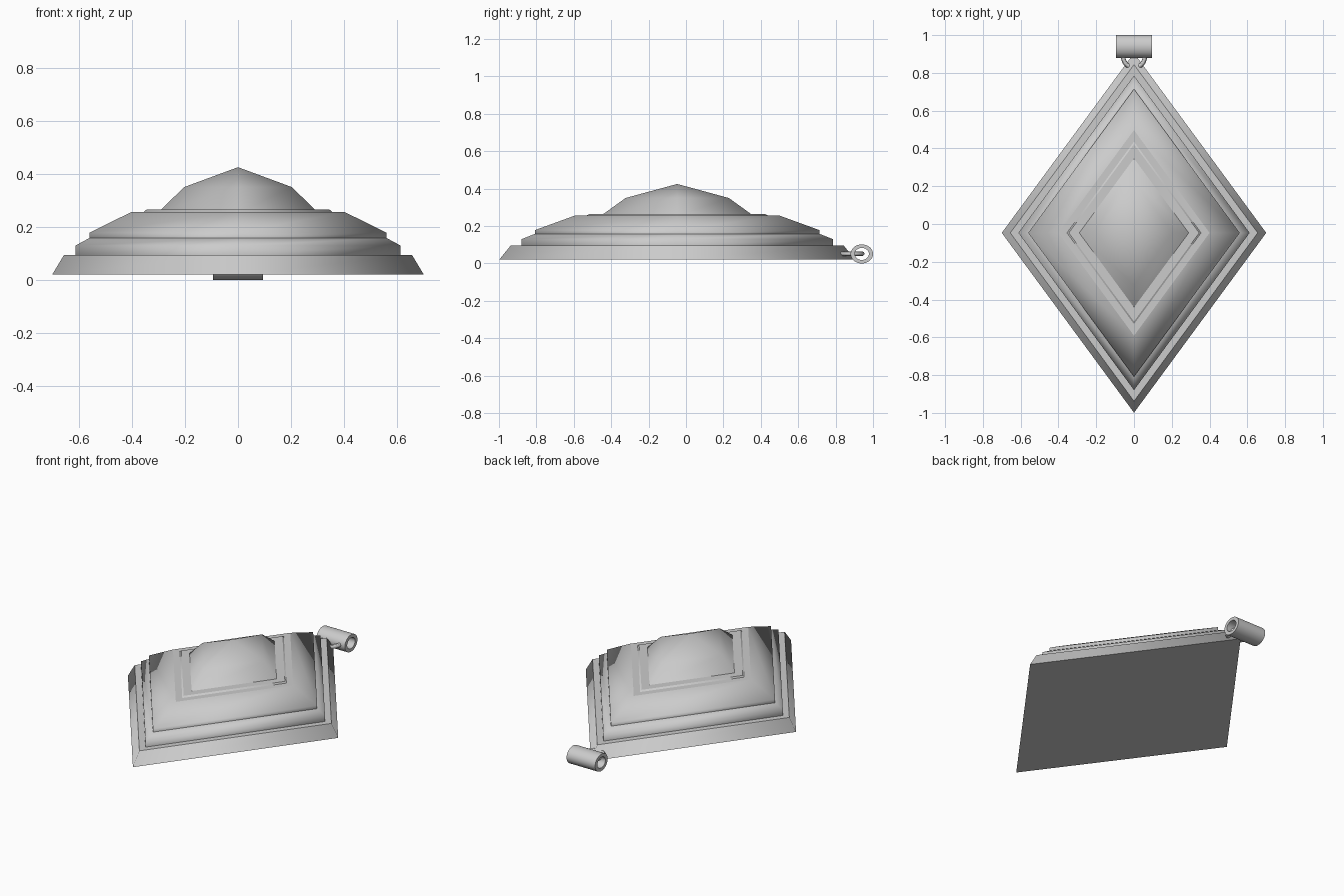
import bpy, bmesh, math
from mathutils import Vector

if "Cube" in bpy.data.objects:
    bpy.data.objects.remove(bpy.data.objects["Cube"])

CY = -0.047      # centre of the diamond along y
RATIO = 1.36     # diamond height / width


def finish(name, bm):
    bmesh.ops.recalc_face_normals(bm, faces=bm.faces)
    me = bpy.data.meshes.new(name)
    bm.to_mesh(me)
    bm.free()
    ob = bpy.data.objects.new(name, me)
    bpy.context.collection.objects.link(ob)
    return ob


def diamond(name, profile, bottom=False):
    """Stack diamond outlines (half width, z); sloped bands smooth, ledges flat."""
    bm = bmesh.new()
    rings = []
    for r, z in profile:
        if r == 0:
            rings.append([bm.verts.new((0, CY, z))])
        else:
            rings.append([bm.verts.new((r * dx, CY + r * RATIO * dy, z))
                          for dx, dy in ((1, 0), (0, 1), (-1, 0), (0, -1))])
    for k, (a, b) in enumerate(zip(rings, rings[1:])):
        ledge = profile[k + 1][1] - profile[k][1] < 0.001
        for i in range(4):
            j = (i + 1) % 4
            corners = [a[i], a[j], b[0]] if len(b) == 1 else [a[i], a[j], b[j], b[i]]
            bm.faces.new(corners).smooth = not ledge
    if bottom:
        bm.faces.new(rings[0][::-1])
    return finish(name, bm)


def tube(name, section, length, centre, n=32):
    """Hollow oval tube along x; section = outer and inner (y, z) radii."""
    bm = bmesh.new()
    loops = []
    for (ry, rz), x in ((section[0], -1), (section[0], 1), (section[1], 1), (section[1], -1)):
        loops.append([bm.verts.new(Vector(centre) + Vector((
            x * length / 2, ry * math.cos(2 * math.pi * i / n),
            rz * math.sin(2 * math.pi * i / n)))) for i in range(n)])
    for k in range(4):
        a, b = loops[k], loops[(k + 1) % 4]
        for i in range(n):
            j = (i + 1) % n
            bm.faces.new((a[i], a[j], b[j], b[i])).smooth = k % 2 == 0
    return finish(name, bm)


# Back plate and stepped tiers, each ledge running in to the next tier
diamond("base_plate", [(0.70, 0.02), (0.655, 0.095), (0.612, 0.095)], bottom=True)
diamond("lower_tier", [(0.612, 0.095), (0.612, 0.13), (0.56, 0.158)])
diamond("middle_tier", [(0.56, 0.158), (0.56, 0.178), (0.40, 0.257), (0.355, 0.257)])
diamond("gem_setting", [(0.355, 0.257), (0.345, 0.265), (0.285, 0.265)])

# Faceted gem
diamond("gem", [(0.30, 0.255), (0.203, 0.35), (0, 0.425)])

# Hanging loop and its link ring
tube("bail", ((0.06, 0.051), (0.038, 0.032)), 0.19, (0, 0.94, 0.051))
bpy.ops.mesh.primitive_torus_add(major_segments=32, minor_segments=12, major_radius=0.057,
                                 minor_radius=0.012, location=(0, 0.885, 0.052))
bpy.context.object.name = "link_ring"
bpy.ops.object.shade_smooth_by_angle()
